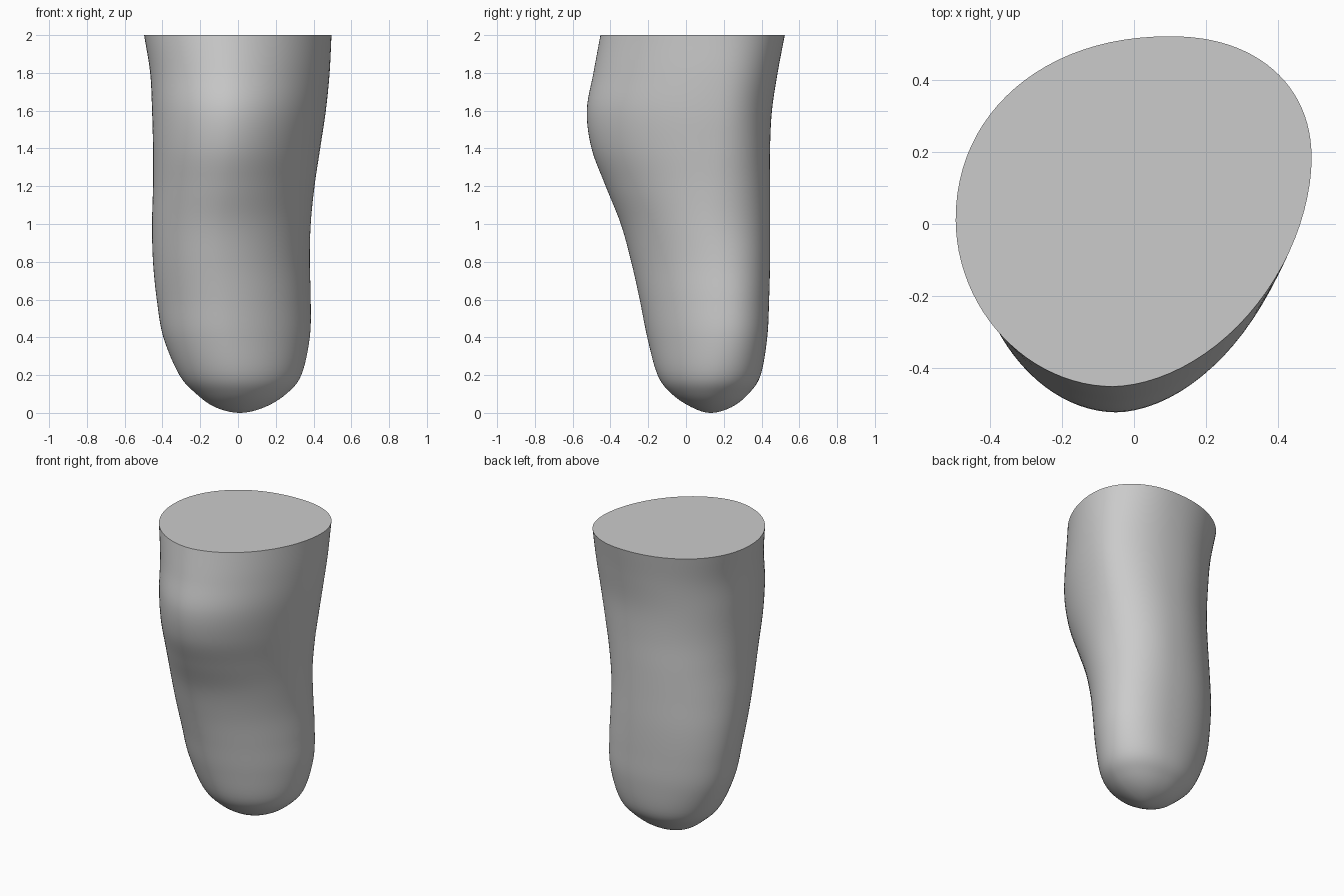
import bpy
import bmesh
import math

cube = bpy.data.objects.get("Cube")
if cube:
    bpy.data.objects.remove(cube, do_unlink=True)

SIDES = 96          # points around each cross-section
STEPS = 6           # rings between two key sections

# Key sections, bottom to top:
# height, right x, left x, front y, back y,
# then y of the right and left extremes, x of the front and back extremes
SECTIONS = [
    (0, .01, .01, .13, .13, .13, .13, .01, .01),
    (.03, -.12, .14, .03, .24, .13, .14, .01, .02),
    (.1, -.22, .255, -.075, .33, .13, .15, 0, .03),
    (.2, -.31, .335, -.15, .395, .13, .17, -.02, .05),
    (.4, -.395, .38, -.205, .43, .13, .2, -.06, .07),
    (.6, -.43, .385, -.245, .44, .12, .2, -.08, .06),
    (.8, -.45, .38, -.29, .445, .09, .18, -.1, .05),
    (1, -.455, .385, -.345, .445, .05, .15, -.1, .05),
    (1.2, -.45, .405, -.425, .445, .02, .15, -.08, .05),
    (1.4, -.45, .435, -.5, .445, 0, .16, -.06, .06),
    (1.6, -.455, .465, -.525, .455, 0, .17, -.05, .06),
    (1.8, -.465, .485, -.49, .485, 0, .18, -.05, .08),
    (2, -.497, .495, -.453, .523, .01, .18, -.06, .1),
]


def spline(p0, p1, p2, p3, t):
    """Smooth interpolation of whole sections."""
    return [b + t / 2 * (c - a + t * (2 * a - 5 * b + 4 * c - d
                                      + t * (3 * (b - c) + d - a)))
            for a, b, c, d in zip(p0, p1, p2, p3)]


def outline(section):
    """Closed outline made of four differently rounded quarters."""
    z, right, left, front, back, y_right, y_left, x_front, x_back = section
    points = []
    for i in range(SIDES):
        angle = math.tau * i / SIDES
        c, s = math.cos(angle), math.sin(angle)
        cx = x_back if s >= 0 else x_front
        cy = y_left if c >= 0 else y_right
        rx = left - cx if c >= 0 else cx - right
        ry = back - cy if s >= 0 else cy - front
        if s >= 0:
            power = 2.2 if c >= 0 else 2.12
        else:
            power = 1.82 if c >= 0 else 1.95
        x = cx + math.copysign(abs(c) ** (2 / power), c) * rx
        y = cy + math.copysign(abs(s) ** (2 / power), s) * ry
        points.append((x, y, z))
    return points


# Mirrored section below the tip rounds it off; the top continues straight
tip, second = SECTIONS[0], SECTIONS[1]
below = [second[0]] + [2 * a - b for a, b in zip(tip[1:], second[1:])]
above = [2 * a - b for a, b in zip(SECTIONS[-1], SECTIONS[-2])]
keys = [below] + SECTIONS + [above]

rings = []
for k in range(1, len(keys) - 2):
    for step in range(STEPS):
        rings.append(spline(*keys[k - 1:k + 3], step / STEPS))
rings.append(SECTIONS[-1])

# Loft the limb from the rounded tip to the flat cut
bm = bmesh.new()
pole = bm.verts.new((tip[1], tip[3], 0))
loops = [[bm.verts.new(p) for p in outline(r)] for r in rings[1:]]
for i in range(SIDES):
    j = (i + 1) % SIDES
    bm.faces.new((pole, loops[0][j], loops[0][i]))
    for low, high in zip(loops, loops[1:]):
        bm.faces.new((low[i], low[j], high[j], high[i]))
bm.faces.new(loops[-1])
bmesh.ops.recalc_face_normals(bm, faces=bm.faces)

mesh = bpy.data.meshes.new("limb")
bm.to_mesh(mesh)
bm.free()
limb = bpy.data.objects.new("limb", mesh)
bpy.context.collection.objects.link(limb)

# Plain grey surface
grey = bpy.data.materials.new("light_grey")
grey.use_nodes = True
colour = (.6, .6, .6, 1)
grey.diffuse_color = colour
grey.node_tree.nodes["Principled BSDF"].inputs["Base Color"].default_value = colour
mesh.materials.append(grey)

# Smooth skin with a crisp rim around the cut
bpy.ops.object.select_all(action="DESELECT")
limb.select_set(True)
bpy.context.view_layer.objects.active = limb
bpy.ops.object.shade_smooth_by_angle(angle=math.radians(40))
